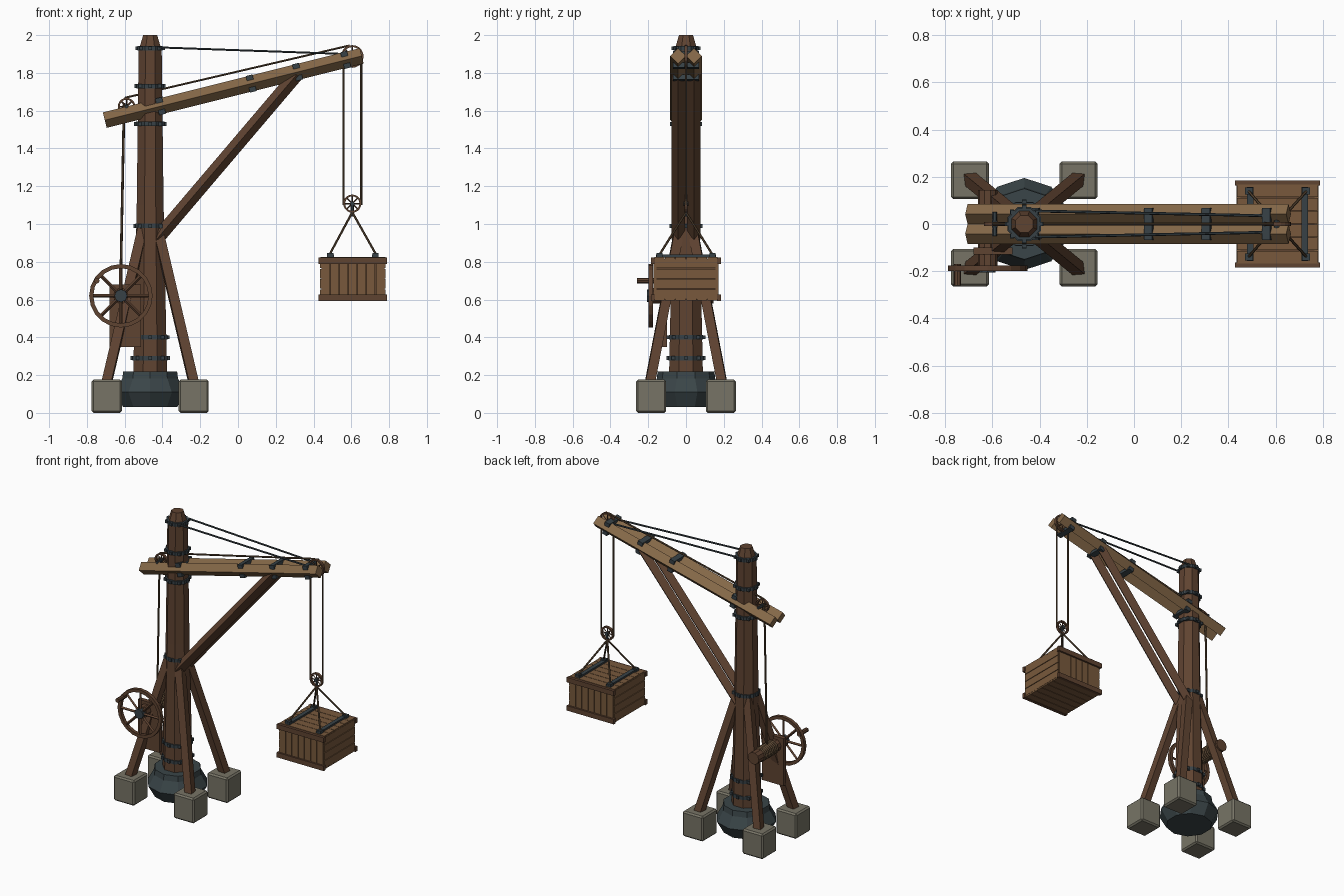
import bpy, bmesh, math
from mathutils import Vector, Matrix

cube = bpy.data.objects.get("Cube")
if cube:
    bpy.data.objects.remove(cube, do_unlink=True)


def material(name, hex_code):
    def lin(c):
        return c / 12.92 if c <= 0.04045 else ((c + 0.055) / 1.055) ** 2.4
    col = [lin(int(hex_code[i:i + 2], 16) / 255) for i in (0, 2, 4)] + [1]
    m = bpy.data.materials.new(name)
    m.use_nodes = True
    m.diffuse_color = col
    m.node_tree.nodes["Principled BSDF"].inputs["Base Color"].default_value = col
    return m


LIGHT = material("light timber", "856848")
CRATE = material("crate timber", "78593C")
DARK = material("dark timber", "5F4331")
IRON = material("iron", "374146")
SLATE = material("slate", "3A4548")
STONE = material("stone", "777466")
ROPE = material("rope", "594632")


def finish(name, bm, mat):
    bmesh.ops.recalc_face_normals(bm, faces=bm.faces)
    me = bpy.data.meshes.new(name)
    bm.to_mesh(me)
    bm.free()
    me.materials.append(mat)
    ob = bpy.data.objects.new(name, me)
    bpy.context.collection.objects.link(ob)
    return ob


def turned(name, mat, start, end, profile, n=8, twist=0.0, closed=False):
    """Rings of (fraction along axis, radius), joined into a solid or a hoop."""
    p, q = Vector(start), Vector(end)
    d = (q - p).normalized()
    u = d.cross(Vector((0, 1, 0) if abs(d.z) > 0.97 else (0, 0, 1))).normalized()
    v = d.cross(u)
    bm = bmesh.new()
    rings = []
    for t, r in profile:
        angles = [twist + 2 * math.pi * i / n for i in range(n)]
        rings.append([bm.verts.new(p.lerp(q, t) + r * (u * math.cos(a) + v * math.sin(a)))
                      for a in angles])
    pairs = list(zip(rings, rings[1:]))
    if closed:
        pairs.append((rings[-1], rings[0]))
    else:
        bm.faces.new(rings[0])
        bm.faces.new(rings[-1])
    for a, b in pairs:
        for i in range(n):
            j = (i + 1) % n
            bm.faces.new((a[i], a[j], b[j], b[i]))
    return finish(name, bm, mat)


def rod(name, mat, start, end, r, n=6, twist=0.0):
    return turned(name, mat, start, end, [(0, r), (1, r)], n, twist)


def box(name, mat, center, size, pitch=0.0, bevel=0.0):
    bm = bmesh.new()
    bmesh.ops.create_cube(bm, size=1)
    bm.transform(Matrix.Translation(center) @ Matrix.Rotation(-pitch, 4, 'Y')
                 @ Matrix.Diagonal((*size, 1)))
    if bevel:
        bmesh.ops.bevel(bm, geom=bm.edges[:], offset=bevel, segments=1, affect='EDGES')
    return finish(name, bm, mat)


def wheel(name, mat, c, r, rim, width, spoke, hub):
    x, y, z = c
    a, b = (x, y - width / 2, z), (x, y + width / 2, z)
    turned(name + "_rim", mat, a, b, [(0, r - rim), (0, r), (1, r), (1, r - rim)], 20, 0, True)
    for i in range(8):
        t = i * math.pi / 4
        tip = (x + math.cos(t) * (r - rim / 2), y, z + math.sin(t) * (r - rim / 2))
        rod(name + "_spoke", mat, c, tip, spoke, 4)
    rod(name + "_hub", IRON, (x, y - width * 0.8, z), (x, y + width * 0.8, z), hub, 8)


MX = -0.465
EIGHTH = math.pi / 8

# Mast and footing
turned("mast", DARK, (MX, 0, 0.2), (MX, 0, 2.0),
       [(0, 0.097), (0.3, 0.085), (0.5, 0.077), (0.955, 0.066), (1, 0.04)], 8, EIGHTH)
turned("mast_footing", SLATE, (MX, 0, 0.03), (MX, 0, 0.22),
       [(0, 0.15), (0.42, 0.195), (0.8, 0.155), (1, 0.15)], 10, math.pi / 10)

# Iron bands with studs
for z, r in ((0.29, 0.1), (0.40, 0.098), (0.99, 0.083), (1.53, 0.081), (1.73, 0.077), (1.93, 0.072)):
    rod("mast_band", IRON, (MX, 0, z - 0.012), (MX, 0, z + 0.012), r, 8, EIGHTH)
    for k in range(8):
        a = k * math.pi / 4
        box("band_stud", IRON, (MX + math.cos(a) * r * 0.95, math.sin(a) * r * 0.95, z),
            (0.018, 0.018, 0.02))

# Stone blocks and raking legs
for sx in (-1, 1):
    for sy in (-1, 1):
        box("stone_block", STONE, (MX + sx * 0.23, sy * 0.185, 0.088), (0.16, 0.16, 0.175), 0, 0.01)
        rod("raking_leg", DARK, (MX + sx * 0.235, sy * 0.195, 0.14),
            (MX + sx * 0.04, sy * 0.035, 0.97), 0.036, 4)

# Boom of twin timbers with braces
PITCH = math.atan(0.25)


def boom_z(x):
    return 1.55 + (x + 0.705) * 0.25


for sy in (-1, 1):
    y = sy * 0.042
    rod("boom_beam", LIGHT, (-0.705, y, boom_z(-0.705)), (0.655, y, boom_z(0.655)), 0.042, 4)
    rod("boom_brace", DARK, (-0.43, y, 0.92), (0.31, y, 1.79), 0.036, 4)
    rod("stay_cable", IRON, (-0.42, sy * 0.055, 1.935), (0.57, sy * 0.035, 1.9), 0.006)

# Boom clamps, above and below
for x in (-0.41, 0.07, 0.315, 0.57):
    for s in (-1, 1):
        box("boom_clamp", IRON, (x - s * 0.008, 0, boom_z(x) + s * 0.031),
            (0.036, 0.135, 0.026), PITCH)

# Pulleys
TX = 0.605
for name, c, r in (("tip_pulley", (TX, 0, 1.887), 0.06), ("tail_pulley", (-0.59, 0, 1.622), 0.046),
                   ("hook_pulley", (TX, 0, 1.108), 0.048)):
    wheel(name, DARK, c, r, 0.01, 0.018, 0.004, 0.012)
for x, z in ((TX, 1.887), (-0.59, 1.622)):
    rod("pulley_axle", IRON, (x, -0.05, z), (x, 0.05, z), 0.009)

# Hoisting ropes
rod("boom_rope", ROPE, (-0.60, 0, 1.668), (0.59, 0, 1.945), 0.006)
rod("winch_rope", ROPE, (-0.603, 0, 1.64), (-0.622, 0, 0.66), 0.007)
for s in (-1, 1):
    rod("hoist_rope", ROPE, (TX + s * 0.047, 0, 1.1), (TX + s * 0.047, 0, 1.89), 0.006)
rod("hook_shank", IRON, (TX, 0, 1.04), (TX, 0, 1.11), 0.009)

# Winch: wheel, handle, drum, rope coils, bearing board
WX, WZ = -0.62, 0.62
wheel("winch_wheel", DARK, (WX, -0.187, WZ), 0.168, 0.022, 0.024, 0.009, 0.034)
rod("winch_handle", DARK, (-0.748, -0.26, 0.70), (-0.748, -0.17, 0.70), 0.015, 8)
rod("winch_drum", DARK, (WX, -0.175, WZ), (WX, 0.145, WZ), 0.042, 10)
for i in range(9):
    y = -0.06 + i * 0.017
    turned("rope_coil", ROPE, (WX, y - 0.007, WZ), (WX, y + 0.007, WZ),
           [(0, 0.043), (0.5, 0.05), (1, 0.043)], 10)
box("winch_board", DARK, (-0.597, -0.115, 0.515), (0.165, 0.03, 0.33))

# Crate: planked walls, lid and floor
CX, CZ, HALF = 0.608, 0.71, 0.165
for s in (-1, 1):
    for i in range(7):
        box("crate_front_plank", CRATE, (CX + (i - 3) * 0.048, s * HALF, CZ), (0.045, 0.016, 0.22))
    for i in range(4):
        box("crate_side_plank", CRATE, (CX + s * HALF, 0, CZ + (i - 1.5) * 0.054),
            (0.018, 0.335, 0.05))
    for z in (0.609, 0.806):
        box("crate_rail", DARK, (CX, s * 0.174, z), (0.362, 0.022, 0.034))
    for i in range(6):
        box("crate_lid_plank", CRATE, (CX, (i - 2.5) * 0.056, CZ + s * 0.108), (0.345, 0.053, 0.016))
box("crate_core", DARK, (CX, 0, CZ), (0.318, 0.318, 0.205))

# Crate straps and slings
for sx in (-1, 1):
    box("crate_strap", IRON, (CX + sx * 0.115, 0, 0.83), (0.028, 0.315, 0.016))
    for sy in (-1, 1):
        box("sling_ring", IRON, (CX + sx * 0.12, sy * 0.14, 0.835), (0.034, 0.03, 0.022))
        rod("crate_sling", ROPE, (TX, 0, 1.062), (CX + sx * 0.125, sy * 0.142, 0.835), 0.006)
